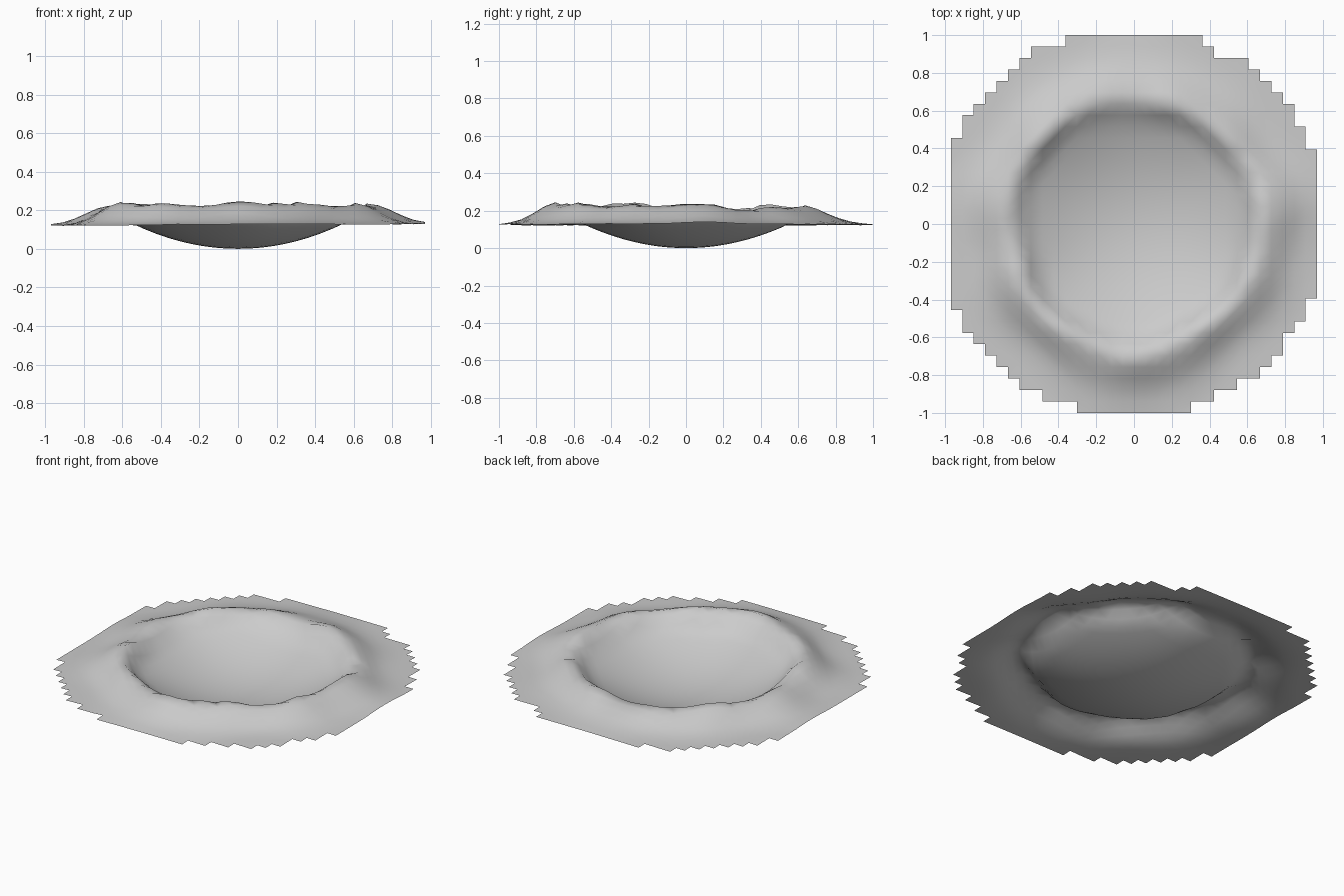
import bpy, bmesh
from math import sin, cos, atan2, hypot, pi

cube = bpy.data.objects.get("Cube")
if cube:
    bpy.data.objects.remove(cube)

stone = bpy.data.materials.new("grey_stone")
stone.use_nodes = True
GREY = (0.6, 0.6, 0.6, 1)
stone.diffuse_color = GREY
stone.node_tree.nodes["Principled BSDF"].inputs["Base Color"].default_value = GREY

ROWS = 33
STEP = 2 / ROWS
HALF = 16
CREST = 0.665

# Stepped outline: cells kept either side of the middle, counted inward from each end
LEFT_BACK = [6, 9, 10, 11, 12, 13, 14, 15, 15]
RIGHT_BACK = [6, 7, 10, 11, 12, 13, 14, 14, 15, 15]
LEFT_FRONT = [5, 8, 10, 11, 12, 13, 14, 15, 15]
RIGHT_FRONT = [5, 7, 9, 11, 12, 13, 13, 14, 15, 15]

# Outer slope: distance beyond the crest, share of the rim height left
SLOPE = [(0, 1), (0.06, 0.85), (0.11, 0.6), (0.16, 0.35), (0.21, 0.17), (0.3, 0.04), (0.5, 0)]


def extent(row, front, back):
    if row < len(front):
        return front[row]
    from_back = ROWS - 1 - row
    return back[from_back] if from_back < len(back) else HALF


def slope(d):
    for (a, fa), (b, fb) in zip(SLOPE, SLOPE[1:]):
        if d <= b:
            return fa + (fb - fa) * (d - a) / (b - a)
    return 0


def height(x, y):
    r, t = hypot(x, y), atan2(y, x)
    # uneven crest line and crest height around the ring
    crest = CREST + 0.012 * sin(3 * t + 1) + 0.01 * sin(7 * t)
    top = 0.228 - 0.012 * sin(t) + 0.008 * sin(5 * t + 2) + 0.007 * sin(11 * t)
    ground = 0.123 + 0.004 * x
    if r >= crest:
        spread = 1 + 0.12 * sin(4 * t + pi / 2) + 0.08 * sin(9 * t)
        return ground + (top - ground) * slope((r - crest) / spread)
    # shallow bowl, turning up into a steep wall near the crest
    bowl = 0.43 * r * r
    wall = max(0, 1 - (crest - r) / 0.1) ** 1.5
    ripple = 0.006 * sin(6 * t + 1) * (r / crest) ** 4
    return bowl + ripple + (top - bowl) * wall


# Crater ground: one open sheet of square cells
bm = bmesh.new()
grid = {}


def vert(i, j):
    if (i, j) not in grid:
        x, y = i * STEP, j * STEP - 1
        grid[i, j] = bm.verts.new((x, y, height(x, y)))
    return grid[i, j]


for j in range(ROWS):
    for i in range(-extent(j, LEFT_FRONT, LEFT_BACK), extent(j, RIGHT_FRONT, RIGHT_BACK)):
        face = bm.faces.new([vert(i, j), vert(i + 1, j), vert(i + 1, j + 1), vert(i, j + 1)])
        face.smooth = True

bmesh.ops.triangulate(bm, faces=bm.faces[:])
mesh = bpy.data.meshes.new("crater_ground")
bm.to_mesh(mesh)
bm.free()
mesh.materials.append(stone)
crater = bpy.data.objects.new("crater_ground", mesh)
bpy.context.collection.objects.link(crater)
